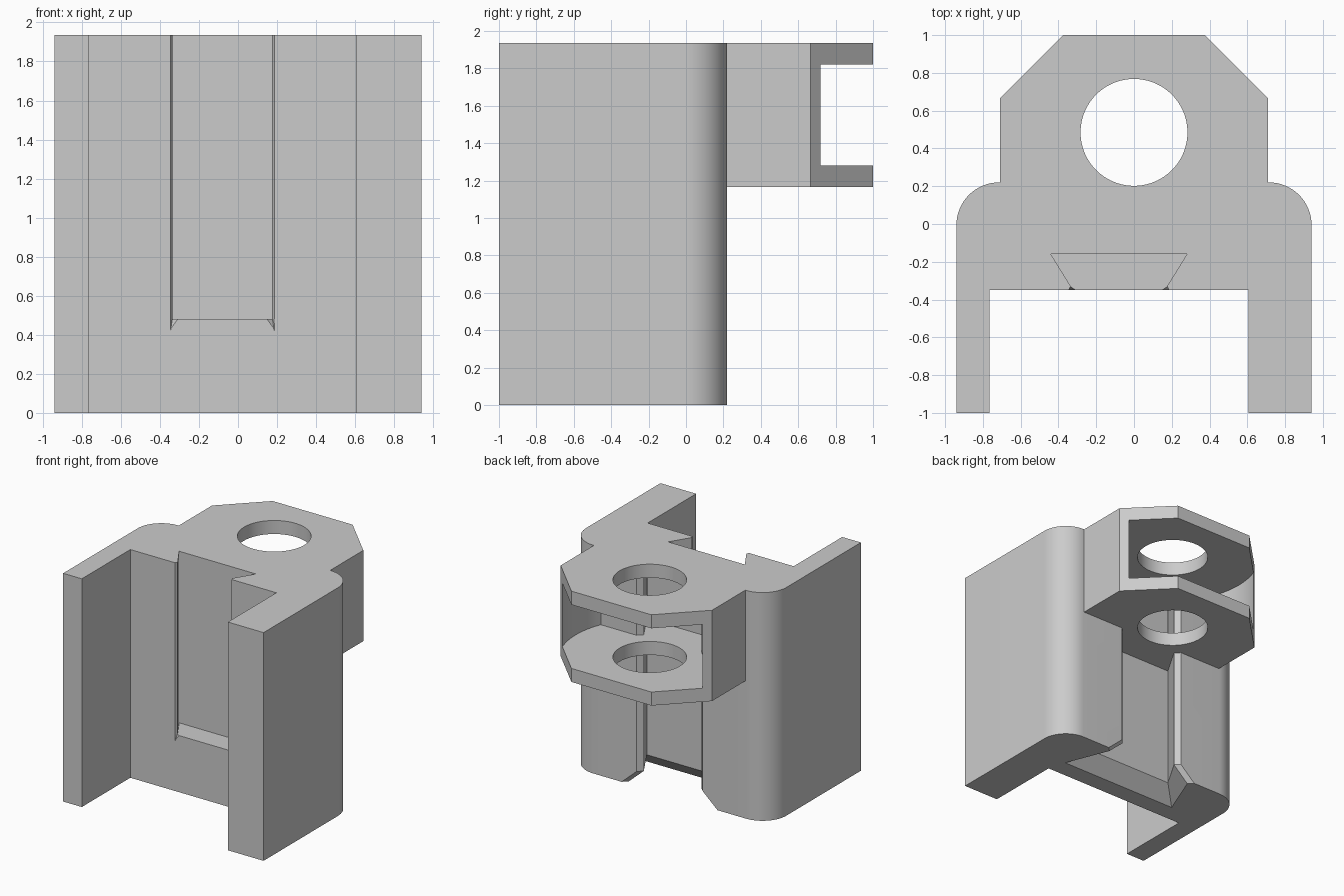
import bpy, bmesh, math

old = bpy.data.objects.get("Cube")
if old:
    bpy.data.objects.remove(old, do_unlink=True)

grey = bpy.data.materials.new("plain grey")
grey.use_nodes = True
GREY = (0.6, 0.6, 0.6, 1)
grey.diffuse_color = GREY
grey.node_tree.nodes["Principled BSDF"].inputs["Base Color"].default_value = GREY

TOP = 1.935
BACK = 0.22          # rear plane of the body
HOLE_Y = 0.485


def loft(name, low, high, z0, z1):
    """Solid between two matching outlines at two heights."""
    bm = bmesh.new()
    a = [bm.verts.new((x, y, z0)) for x, y in low]
    b = [bm.verts.new((x, y, z1)) for x, y in high]
    bm.faces.new(a[::-1])
    bm.faces.new(b)
    n = len(a)
    for i in range(n):
        j = (i + 1) % n
        bm.faces.new((a[i], a[j], b[j], b[i]))
    bmesh.ops.recalc_face_normals(bm, faces=bm.faces)
    mesh = bpy.data.meshes.new(name)
    bm.to_mesh(mesh)
    bm.free()
    mesh.materials.append(grey)
    ob = bpy.data.objects.new(name, mesh)
    bpy.context.collection.objects.link(ob)
    return ob


def prism(name, outline, z0, z1):
    return loft(name, outline, outline, z0, z1)


def circle(r, cy, n=96):
    return [(r * math.cos(2 * math.pi * i / n), cy + r * math.sin(2 * math.pi * i / n))
            for i in range(n)]


def both_sides(half, centre=0.0):
    """Mirror a half outline (x offsets from the centre) into a closed one."""
    return ([(centre + x, y) for x, y in half]
            + [(centre - x, y) for x, y in reversed(half)])


def cut(target, cutter):
    cutter.hide_render = True
    mod = target.modifiers.new("cut", "BOOLEAN")
    mod.operation = "DIFFERENCE"
    mod.solver = "EXACT"
    mod.object = cutter
    bpy.context.view_layer.objects.active = target
    bpy.ops.object.modifier_apply(modifier=mod.name)
    bpy.data.objects.remove(cutter, do_unlink=True)


def finish(ob):
    bpy.ops.object.select_all(action="DESELECT")
    ob.select_set(True)
    bpy.context.view_layer.objects.active = ob
    bpy.ops.object.shade_smooth_by_angle(angle=math.radians(25))


# Body: U-shaped column with rounded rear corners and unequal front arms
R = 0.225
arc = [(0.715 + R * math.cos(t), BACK - R + R * math.sin(t))
       for t in (math.pi / 2 * i / 16 for i in range(17))]
outline = [(0.605, -1), (0.94, -1)] + arc
outline += [(-x, y) for x, y in reversed(arc)]
outline += [(-0.94, -1), (-0.765, -1), (-0.765, -0.35), (0.605, -0.35)]
body = prism("body", outline, 0, TOP)

# Front dovetail groove, closed at the bottom
FRONT_X = -0.08
groove = both_sides([(0.28, -0.375), (0.255, -0.33), (0.36, -0.16)], FRONT_X)
cut(body, prism("front_groove_cutter", groove, 0.48, 2.1))

# Small sloped nicks at the lower corners of the front groove
for s in (-1, 1):
    wide = [(0.27, -0.36), (0.21, -0.36), (0.255, -0.33)]
    tip = [(0.27, -0.36), (0.265, -0.36), (0.268, -0.352)]
    place = lambda pts: [(FRONT_X + s * x, y) for x, y in pts]
    cut(body, loft("nick_cutter", place(tip), place(wide), 0.41, 0.485))

# Rear dovetail groove with a flared mouth at the bottom
DEEP = -0.075
rear = [(0.35, 0.26), (0.27, 0.18), (0.42, DEEP)]
flare = [(0.49, 0.26), (0.41, 0.18), (0.56, DEEP - 0.12)]
cut(body, prism("rear_groove_cutter", both_sides(rear), -0.1, 2.1))
cut(body, loft("flare_cutter", both_sides(flare), both_sides(rear), 0, 0.125))
finish(body)

# Clevis bracket: chamfered block whose tongue fills the top of the rear groove
half = [(0.375, 1), (0.71, 0.665), (0.71, BACK), (0.31, BACK), (0.27, 0.18), (0.42, DEEP)]
bracket = prism("clevis_bracket", both_sides(half), 1.165, TOP)
cut(bracket, prism("gap_cutter", circle(0.697, HOLE_Y), 1.28, 1.82))
cut(bracket, prism("pin_hole_cutter", circle(0.283, HOLE_Y), 1, 2.1))
finish(bracket)
